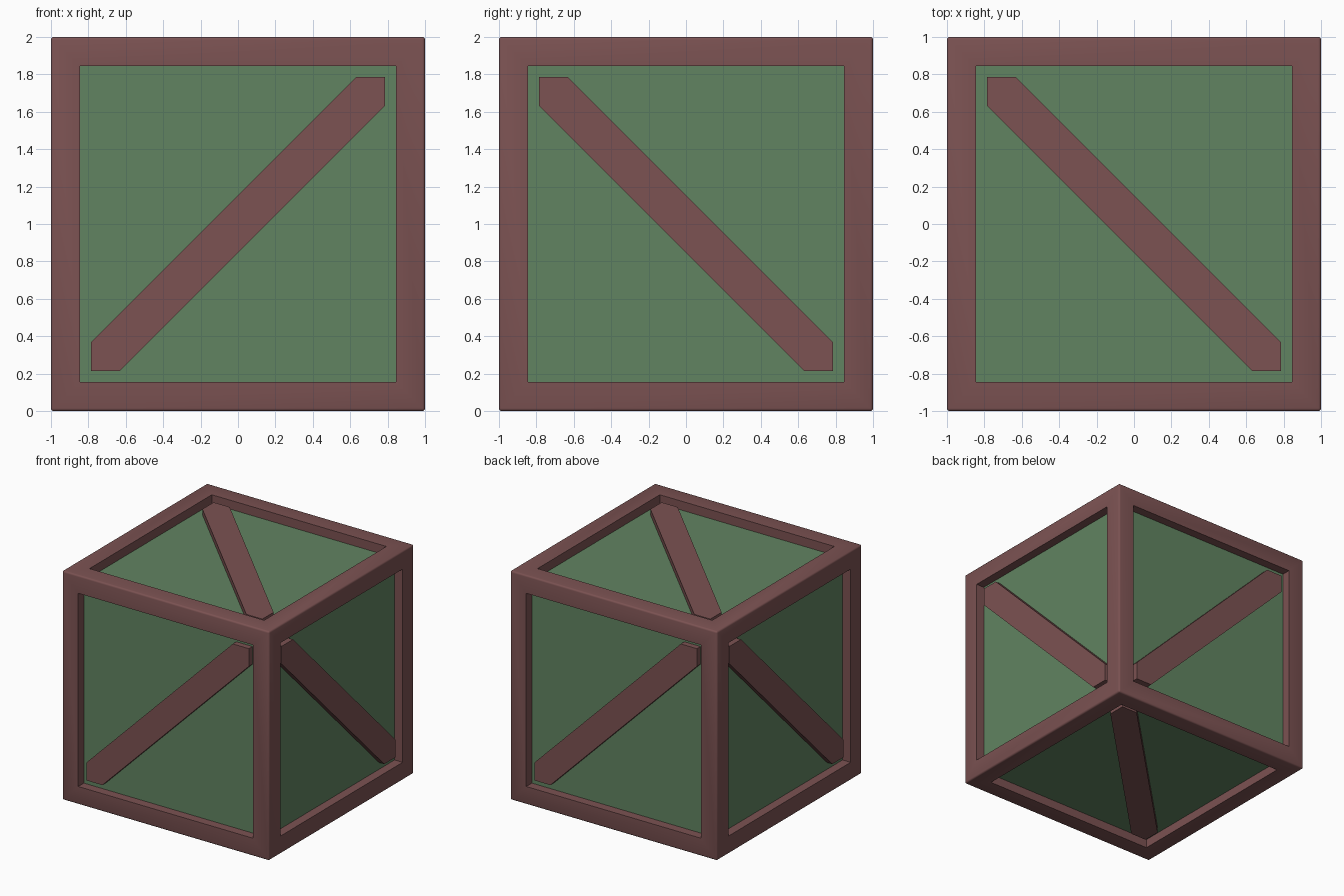
import bpy, bmesh, math
from mathutils import Matrix, Vector

if "Cube" in bpy.data.objects:
    bpy.data.objects.remove(bpy.data.objects["Cube"])

RAIL = 0.215           # frame rail width
OPEN = 1 - RAIL        # half size of each opening
BEVEL = 0.015
PANEL = 0.922          # half size of the panelled core
BRACE_OUT = 0.972      # outer surface of the braces
CUT = OPEN - 0.155     # where a brace meets the opening edges
CENTRE = Vector((0, 0, 1))


def material(name, rgb):
    m = bpy.data.materials.new(name)
    m.diffuse_color = (*rgb, 1)
    m.use_nodes = True
    m.node_tree.nodes["Principled BSDF"].inputs["Base Color"].default_value = m.diffuse_color
    return m


def finish(bm, name, mat):
    bmesh.ops.recalc_face_normals(bm, faces=bm.faces)
    bmesh.ops.translate(bm, verts=bm.verts, vec=CENTRE)
    me = bpy.data.meshes.new(name)
    bm.to_mesh(me)
    bm.free()
    me.materials.append(mat)
    ob = bpy.data.objects.new(name, me)
    bpy.context.collection.objects.link(ob)
    return ob


wood = material("frame_wood", (0.20, 0.085, 0.085))
green = material("panel_green", (0.12, 0.23, 0.12))

# Frame: softened cube with an opening cut through every side
bm = bmesh.new()
bmesh.ops.create_cube(bm, size=2)
bmesh.ops.bevel(bm, geom=bm.edges[:], offset=BEVEL, segments=3, profile=0.5, affect='EDGES')
sides = [f for f in bm.faces if f.calc_area() > 1]
bmesh.ops.inset_individual(bm, faces=sides, thickness=RAIL - BEVEL)
for f in sides:
    n = f.normal.copy()
    new = bmesh.ops.extrude_discrete_faces(bm, faces=[f])["faces"][0]
    bmesh.ops.translate(bm, verts=new.verts[:], vec=-n * RAIL)
    bmesh.ops.delete(bm, geom=[new], context='FACES_ONLY')
bmesh.ops.remove_doubles(bm, verts=bm.verts, dist=1e-4)
frame = finish(bm, "frame", wood)
bpy.context.view_layer.objects.active = frame
frame.select_set(True)
bpy.ops.object.shade_smooth_by_angle(angle=math.radians(35))

# Recessed panels
bm = bmesh.new()
bmesh.ops.create_cube(bm, size=2 * PANEL)
finish(bm, "panels", green)

# Diagonal braces: each runs along u = v on its side
X, Y, Z = Vector((1, 0, 0)), Vector((0, 1, 0)), Vector((0, 0, 1))
braces = {"front": (X, Z), "back": (-X, Z), "right": (Z, -Y),
          "left": (Z, Y), "top": (Y, -X), "bottom": (Y, X)}
outline = [(-OPEN, -OPEN), (-CUT, -OPEN), (OPEN, CUT),
           (OPEN, OPEN), (CUT, OPEN), (-OPEN, -CUT)]
for side, (u, v) in braces.items():
    n = u.cross(v)
    bm = bmesh.new()
    face = bm.faces.new([bm.verts.new(u * a + v * b + n * BRACE_OUT) for a, b in outline])
    ext = bmesh.ops.extrude_face_region(bm, geom=[face], use_keep_orig=True)["geom"]
    bmesh.ops.translate(bm, vec=n * (PANEL - 0.01 - BRACE_OUT),
                        verts=[g for g in ext if isinstance(g, bmesh.types.BMVert)])
    finish(bm, side + "_brace", wood)
